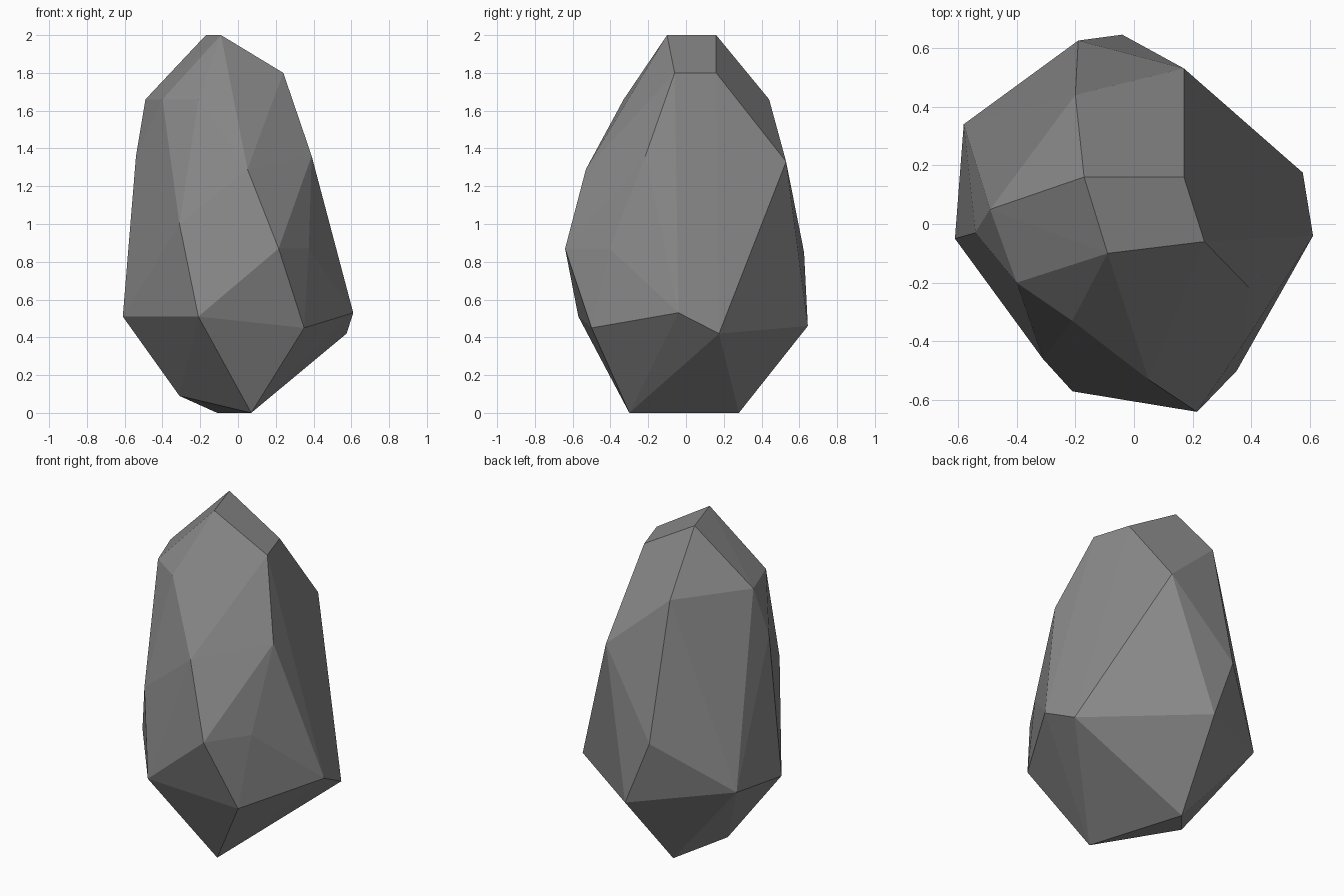
import bpy, bmesh

if "Cube" in bpy.data.objects:
    bpy.data.objects.remove(bpy.data.objects["Cube"])

# Grey stone
stone = bpy.data.materials.new("grey stone")
stone.diffuse_color = (0.25, 0.25, 0.25, 1)
stone.use_nodes = True
stone.node_tree.nodes["Principled BSDF"].inputs["Base Color"].default_value = stone.diffuse_color

# Corner points of the boulder, grouped by height
crest = [(-0.09, -0.10, 2.0), (-0.17, 0.16, 2.0), (0.24, -0.06, 1.80), (0.17, 0.16, 1.80)]
shoulder = [(-0.49, 0.05, 1.66), (-0.40, -0.20, 1.66), (-0.21, -0.33, 1.66), (-0.20, 0.44, 1.66)]
upper = [(-0.54, -0.03, 1.36), (0.05, -0.53, 1.29), (0.39, -0.215, 1.36), (0.17, 0.53, 1.33)]
middle = [(-0.31, -0.46, 1.0), (0.215, -0.64, 0.87), (0.375, -0.405, 0.87), (-0.19, 0.625, 0.85)]
lower = [(-0.61, -0.05, 0.51), (-0.21, -0.57, 0.51), (0.35, -0.50, 0.45), (0.61, -0.04, 0.53),
         (0.575, 0.175, 0.42), (-0.04, 0.645, 0.46), (-0.58, 0.34, 0.55)]
foot = [(-0.31, 0.04, 0.09), (0.07, -0.30, 0.0), (-0.11, 0.28, 0.0)]

# Faceted boulder: convex skin over the corners
bm = bmesh.new()
for p in crest + shoulder + upper + middle + lower + foot:
    bm.verts.new(p)
hull = bmesh.ops.convex_hull(bm, input=bm.verts)
loose = [v for v in bm.verts if not v.link_faces]
bmesh.ops.delete(bm, geom=loose, context='VERTS')
# Merge nearly flat triangles into facets
bmesh.ops.dissolve_limit(bm, angle_limit=0.03, verts=bm.verts, edges=bm.edges)
bmesh.ops.recalc_face_normals(bm, faces=bm.faces)

mesh = bpy.data.meshes.new("boulder")
bm.to_mesh(mesh)
bm.free()
mesh.materials.append(stone)
boulder = bpy.data.objects.new("boulder", mesh)
bpy.context.collection.objects.link(boulder)
